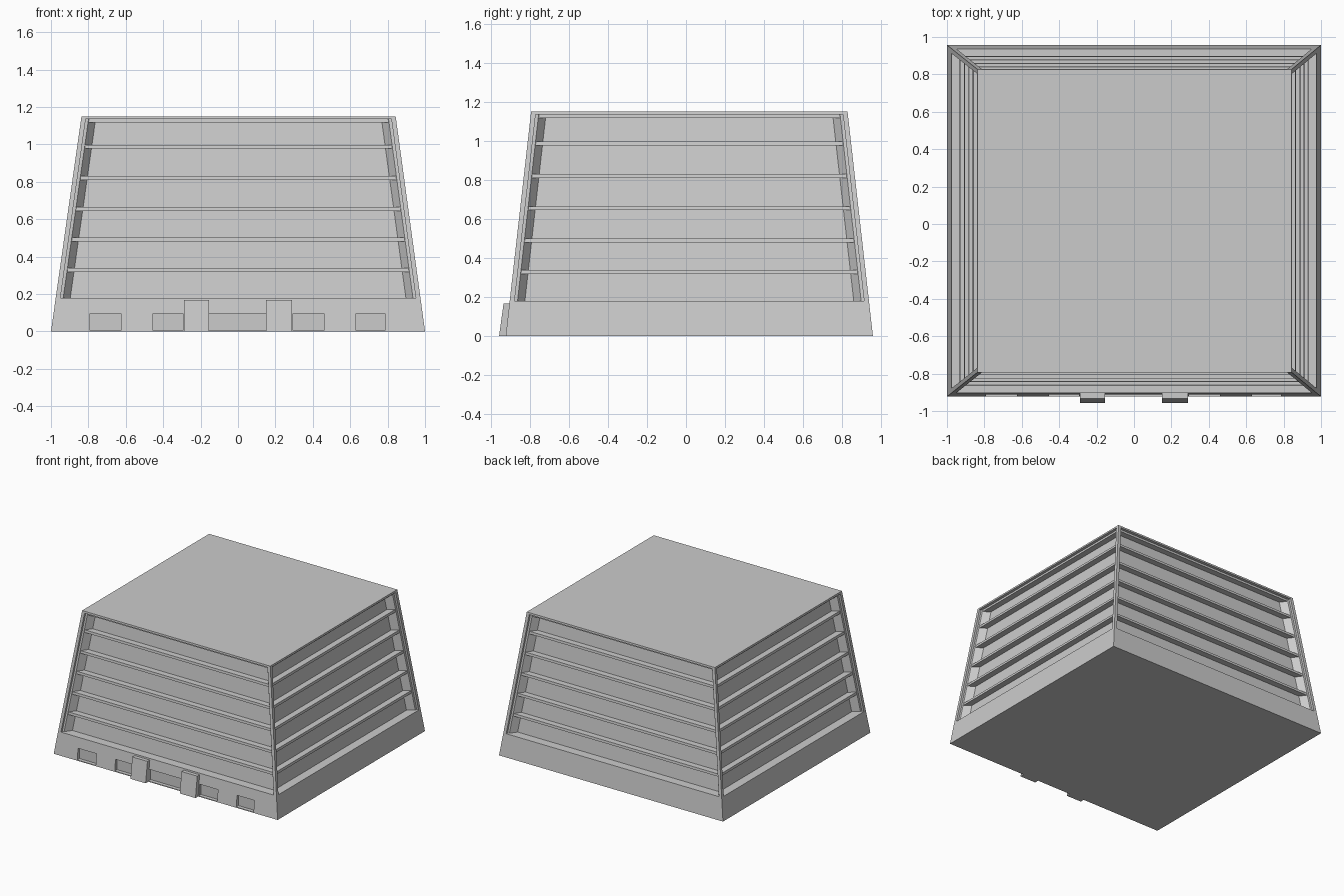
import bpy, bmesh

if "Cube" in bpy.data.objects:
    bpy.data.objects.remove(bpy.data.objects["Cube"])

H = 1.15
# footprint (x0, x1, y0, y1) at ground and at roof
LOW = (-1.0, 1.0, -0.923, 0.957)
TOP = (-0.837, 0.843, -0.793, 0.827)


def rect(z):
    return [a + (b - a) * z / H for a, b in zip(LOW, TOP)]


def loft(name, lower, upper):
    """Closed solid between two matching outlines."""
    bm = bmesh.new()
    a = [bm.verts.new(p) for p in lower]
    b = [bm.verts.new(p) for p in upper]
    n = len(a)
    bm.faces.new(a[::-1])
    bm.faces.new(b)
    for i in range(n):
        j = (i + 1) % n
        bm.faces.new((a[i], a[j], b[j], b[i]))
    bmesh.ops.recalc_face_normals(bm, faces=bm.faces)
    me = bpy.data.meshes.new(name)
    bm.to_mesh(me)
    bm.free()
    ob = bpy.data.objects.new(name, me)
    bpy.context.collection.objects.link(ob)
    return ob


def ring(z, inset):
    x0, x1, y0, y1 = rect(z)
    x0, x1, y0, y1 = x0 + inset, x1 - inset, y0 + inset, y1 - inset
    return [(x0, y0, z), (x1, y0, z), (x1, y1, z), (x0, y1, z)]


def slab(name, z0, z1, inset=0.0):
    return loft(name, ring(z0, inset), ring(z1, inset))


# Main masses: plinth, recessed glazing, roof
base = slab("base", 0, 0.18)
slab("glazing_core", 0.178, 1.137, 0.072)
slab("roof", 1.135, H)

# Horizontal sun-shade ledges between floors
for i, z in enumerate((0.318, 0.481, 0.645, 0.81, 0.977, 1.117)):
    slab(f"floor_ledge_{i + 1}", z, z + 0.02, 0.023)

# Stepped corner posts
PROFILE = [(0, 0), (0.025, 0), (0.025, 0.018), (0.04, 0.02), (0.08, 0.075),
           (0.075, 0.08), (0.02, 0.04), (0.018, 0.025), (0, 0.025)]


def post_outline(z, sx, sy):
    x0, x1, y0, y1 = rect(z)
    cx, cy = (x0 if sx > 0 else x1), (y0 if sy > 0 else y1)
    return [(cx + sx * u, cy + sy * v, z) for u, v in PROFILE]


for sx in (1, -1):
    for sy in (1, -1):
        loft("corner_post", post_outline(0.179, sx, sy), post_outline(1.136, sx, sy))

# Shallow door and window recesses in the plinth front
for x0, x1 in ((-0.79, -0.625), (-0.455, -0.295), (-0.155, 0.15),
               (0.295, 0.46), (0.63, 0.785)):
    bpy.ops.mesh.primitive_cube_add(size=1, location=((x0 + x1) / 2, -0.948, 0.051))
    cutter = bpy.context.object
    cutter.name = "recess_cutter"
    cutter.scale = (x1 - x0, 0.11, 0.09)
    cutter.hide_render = True
    cutter.display_type = 'WIRE'
    mod = base.modifiers.new("recess", 'BOOLEAN')
    mod.operation = 'DIFFERENCE'
    mod.solver = 'EXACT'
    mod.object = cutter

# Entrance pillars either side of the main door
for x0, x1 in ((-0.29, -0.155), (0.15, 0.29)):
    def outline(z, yf):
        return [(x0, yf, z), (x1, yf, z), (x1, -0.88, z), (x0, -0.88, z)]
    loft("entrance_pillar", outline(0, -0.957), outline(0.168, -0.934))
